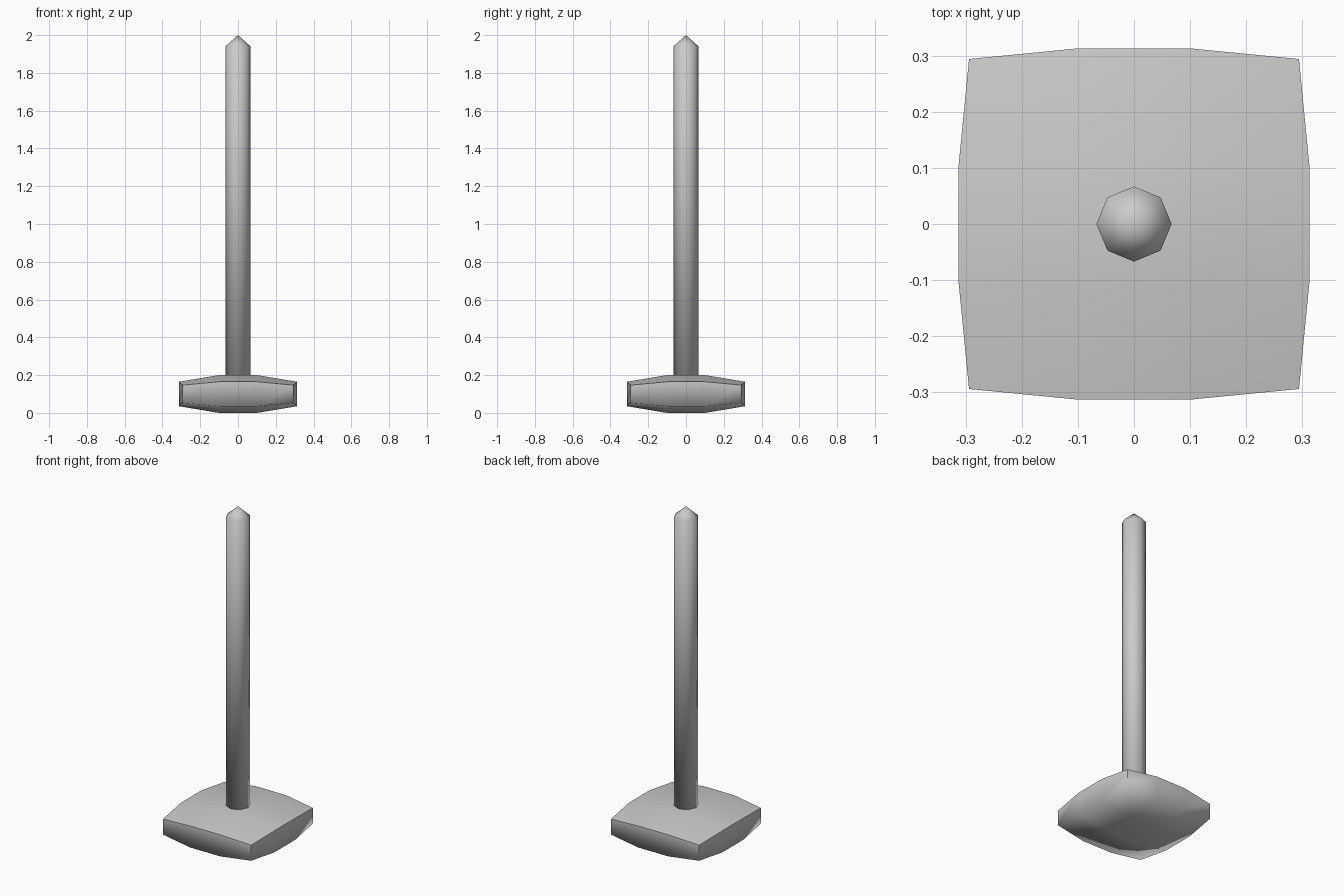
import bpy
import bmesh

cube = bpy.data.objects.get("Cube")
if cube:
    bpy.data.objects.remove(cube, do_unlink=True)

grey = bpy.data.materials.new("plain_grey")
grey.use_nodes = True
colour = (0.6, 0.6, 0.6, 1)
grey.diffuse_color = colour
grey.node_tree.nodes["Principled BSDF"].inputs["Base Color"].default_value = colour


def finish(bm, name):
    """Turn a bmesh into a smooth shaded, coloured object."""
    bmesh.ops.recalc_face_normals(bm, faces=bm.faces[:])
    for face in bm.faces:
        face.smooth = True
    mesh = bpy.data.meshes.new(name)
    bm.to_mesh(mesh)
    bm.free()
    mesh.materials.append(grey)
    obj = bpy.data.objects.new(name, mesh)
    bpy.context.collection.objects.link(obj)
    return obj


# Base: a pillow-shaped slab, three panels along each side
MID_Z, SIDE = 0.1, 0.3
bm = bmesh.new()
bmesh.ops.create_grid(bm, x_segments=3, y_segments=3, size=SIDE)
extruded = bmesh.ops.extrude_face_region(bm, geom=bm.faces[:], use_keep_orig=True)["geom"]
upper = {v for v in extruded if isinstance(v, bmesh.types.BMVert)}
for v in bm.verts:
    on_x, on_y = abs(v.co.x) > 0.2, abs(v.co.y) > 0.2
    half_height = (0.1, 0.065, 0.047)[on_x + on_y]
    reach = 0.294 if on_x and on_y else 0.313
    if on_x:
        v.co.x *= reach / SIDE
    if on_y:
        v.co.y *= reach / SIDE
    v.co.z = MID_Z + (half_height if v in upper else -half_height)

# Crisp top rim and upright corners, soft underside
bm.normal_update()
for edge in bm.edges:
    a, b = edge.verts
    rim = all(max(abs(v.co.x), abs(v.co.y)) > 0.2 for v in (a, b))
    top_rim = rim and a in upper and b in upper
    upright = (a in upper) != (b in upper) and min(abs(a.co.x), abs(a.co.y)) > 0.2
    edge.smooth = not (top_rim or upright)
finish(bm, "base")

# Post: an eight-sided shaft with a low pointed tip
RADIUS, FOOT, SHOULDER, TIP = 0.067, 0.19, 1.94, 2.0
bm = bmesh.new()
bmesh.ops.create_circle(bm, cap_ends=True, segments=8, radius=RADIUS)
for v in bm.verts:
    v.co.z = FOOT
top = bmesh.ops.extrude_face_region(bm, geom=bm.faces[:], use_keep_orig=True)["geom"]
for v in top:
    if isinstance(v, bmesh.types.BMVert):
        v.co.z = SHOULDER
cap = [f for f in top if isinstance(f, bmesh.types.BMFace)]
apex = bmesh.ops.poke(bm, faces=cap)["verts"]
apex[0].co.z = TIP
foot = [f for f in bm.faces if all(v.co.z == bm.verts[:][0].co.z for v in f.verts)]
bmesh.ops.delete(bm, geom=foot, context='FACES_ONLY')
finish(bm, "post")
